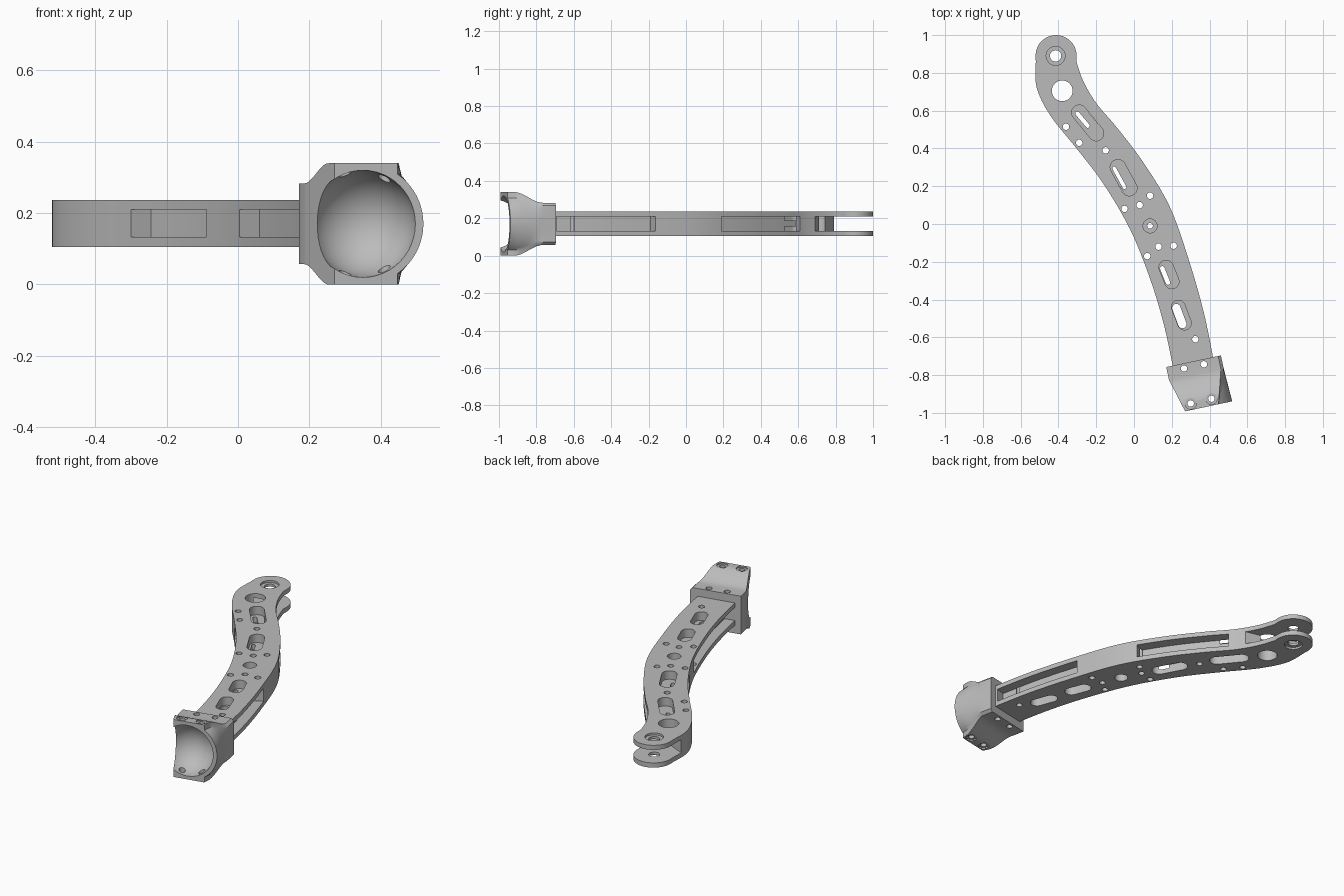
import bpy, bmesh
from math import sin, cos, pi, radians
from mathutils import Vector, Matrix

old = bpy.data.objects.get("Cube")
if old:
    bpy.data.objects.remove(old, do_unlink=True)

MID = 0.17
grey = bpy.data.materials.new("light_grey_metal")
grey.use_nodes = True
grey.diffuse_color = (0.5, 0.5, 0.5, 1)
grey.node_tree.nodes["Principled BSDF"].inputs["Base Color"].default_value = (0.5, 0.5, 0.5, 1)


def make_object(name, bm):
    bmesh.ops.recalc_face_normals(bm, faces=bm.faces)
    mesh = bpy.data.meshes.new(name)
    bm.to_mesh(mesh)
    bm.free()
    mesh.materials.append(grey)
    ob = bpy.data.objects.new(name, mesh)
    bpy.context.collection.objects.link(ob)
    return ob


def loft(bm, rings):
    """Skin closed rings of points and cap both ends."""
    loops = [[bm.verts.new(p) for p in ring] for ring in rings]
    n = len(loops[0])
    for a, b in zip(loops, loops[1:]):
        for i in range(n):
            j = (i + 1) % n
            bm.faces.new((a[i], a[j], b[j], b[i]))
    bm.faces.new(loops[0])
    bm.faces.new(loops[-1])


def prism(bm, outline, z0, z1):
    loft(bm, [[(p[0], p[1], z) for p in outline] for z in (z0, z1)])


def capsule(a, b, r, n=16):
    """Outline of a slot from a to b; a full circle when a equals b."""
    a, b = Vector(a), Vector(b)
    d = (b - a).normalized() if a != b else Vector((0, 1))
    side = Vector((d.y, -d.x))
    pts = []
    for c, s in ((b, 1), (a, -1)):
        pts += [c + s * r * (side * cos(t) + d * sin(t))
                for t in (pi * (i + 0.01) / (n + 0.02) for i in range(n + 1))]
    return pts


def cut(target, prisms=(), bm=None):
    """Subtract a group of separate prisms from the target."""
    bm = bm or bmesh.new()
    for outline, z0, z1 in prisms:
        prism(bm, outline, z0, z1)
    cutter = make_object("cutter", bm)
    cutter.hide_render = True
    mod = target.modifiers.new("cut", 'BOOLEAN')
    mod.object, mod.operation, mod.solver = cutter, 'DIFFERENCE', 'EXACT'
    bpy.context.view_layer.objects.active = target
    bpy.ops.object.modifier_apply(modifier=mod.name)
    bpy.data.objects.remove(cutter, do_unlink=True)


def finish(ob):
    bpy.ops.object.select_all(action='DESELECT')
    ob.select_set(True)
    bpy.context.view_layer.objects.active = ob
    bpy.ops.object.shade_smooth_by_angle(angle=radians(32))


# Side rails of the curved arm, paired from the pivot to the bracket
LEFT = [(-.52, .86), (-.515, .72), (-.44, .57), (-.30, .395), (-.16, .21),
        (-.02, -.03), (.085, -.29), (.16, -.54), (.215, -.80)]
RIGHT = [(-.305, .86), (-.27, .76), (-.20, .64), (-.09, .51), (.05, .325),
         (.19, .09), (.29, -.19), (.37, -.47), (.425, -.74)]


def rail(points, s):
    """Smooth point at parameter s along a rail."""
    last = len(points) - 1
    i = min(int(s), last - 1)
    t = s - i
    p = [Vector(points[max(0, min(last, i + k))]) for k in (-1, 0, 1, 2)]
    return 0.5 * (2 * p[1] + (p[2] - p[0]) * t
                  + (2 * p[0] - 5 * p[1] + 4 * p[2] - p[3]) * t ** 2
                  + (3 * p[1] - p[0] - 3 * p[2] + p[3]) * t ** 3)


# Arm body with rounded pivot end
STEPS = 48
params = [i * 8 / STEPS for i in range(STEPS + 1)]
cap = [(-.4125 + .1085 * cos(a), .892 + .108 * sin(a))
       for a in (pi * i / 20 for i in range(21))]
outline = cap + [rail(LEFT, s) for s in params] + [rail(RIGHT, s) for s in reversed(params)]
bm = bmesh.new()
prism(bm, outline, .105, .237)
arm = make_object("arm", bm)


# Side pockets and the open fork at the pivot
def pocket(near, far, s0, s1, depth=.27):
    ss = [s0 + (s1 - s0) * i / 14 for i in range(15)]
    outer = [rail(near, s).lerp(rail(far, s), -.2) for s in ss]
    inner = [rail(near, s).lerp(rail(far, s), depth) for s in reversed(ss)]
    return (outer + inner, .133, .21)


fork = [(-.7, .85), (-.52, .79), (-.38, .725), (-.23, .69), (-.1, .65), (-.1, 1.2), (-.7, 1.2)]
cut(arm, [pocket(RIGHT, LEFT, 2.25, 4.6), pocket(RIGHT, LEFT, 5.9, 7.75),
          pocket(LEFT, RIGHT, 3.0, 4.5), pocket(LEFT, RIGHT, 5.2, 7.75),
          (fork, .133, .21)])

# Round holes and the narrow openings through the core
small = [(-.36, .515), (-.29, .43), (-.15, .39), (-.05, .08), (.03, .10), (.085, .15),
         (.07, -.17), (.13, -.12), (.21, -.115), (.325, -.61)]
slots = [((-.29, .59), (-.20, .48), .04), ((-.085, .30), (-.025, .19), .041),
         ((.17, -.23), (.20, -.305), .038), ((.235, -.44), (.267, -.525), .036)]
narrow = [((-.30, .585), (-.245, .52), .011), ((-.105, .295), (-.05, .195), .01),
          ((.15, -.235), (.18, -.31), .012), ((.224, -.445), (.256, -.53), .022)]
through = [(p, p, .017) for p in small] + narrow
through += [((-.38, .705), (-.38, .705), .055), ((-.415, .89), (-.415, .89), .03),
            ((.085, -.01), (.085, -.01), .015)]
cut(arm, [(capsule(*h), .05, .3) for h in through])

# Wide slots and counterbores in both plates
round_seats = [((-.415, .89), (-.415, .89), .05, .012), ((.085, -.01), (.085, -.01), .037, .05)]
recess = [(*s, .05) for s in slots] + round_seats
cut(arm, [(capsule(a, b, r), .237 - d, .3) for a, b, r, d in recess]
    + [(capsule(a, b, r), .05, .105 + d) for a, b, r, d in recess])
finish(arm)

# End bracket: collar flaring into a round-sided cup
frame = Matrix.Translation((.36, -.85, MID)) @ Matrix.Rotation(radians(12), 4, 'Z')
N = 20
angles = [radians(-56 + 112 * i / N) for i in range(N + 1)]
front = [(-.117, -.17), (.064, -.17)]
front += [(-.03 + .168 * cos(a), .168 * sin(a)) for a in angles]
front += [(.064, .17), (-.117, .17)]
back = [(-.166, -.113), (.115, -.113)]
back += [(.13, -.098 + .196 * i / N) for i in range(N + 1)]
back += [(.115, .113), (-.166, .113)]


def section(v, t):
    k = min(1, t / .8)
    k = k * k * (3 - 2 * k)
    return [frame @ Vector((b[0] + (f[0] - b[0]) * t, v, b[1] + (f[1] - b[1]) * k))
            for f, b in zip(front, back)]


bm = bmesh.new()
loft(bm, [section(.13, 0)] + [section(.06 - .18 * i / 12, i / 12) for i in range(13)])
bracket = make_object("end_bracket", bm)

# Spherical seat that breaks through the side of the cup
bm = bmesh.new()
bmesh.ops.create_uvsphere(bm, u_segments=48, v_segments=24, radius=.15,
                          matrix=frame @ Matrix.Translation((-.035, -.12, 0)))
cut(bracket, bm=bm)

# Bracket bolt holes with shallow seats on the front tabs
tab_bolts = [(.30, -.95), (.41, -.925)]
collar_bolts = [(.265, -.765), (.37, -.743)]
cut(bracket, [(capsule(p, p, .017), -.1, .5) for p in tab_bolts + collar_bolts])
cut(arm, [(capsule(p, p, .017), -.1, .5) for p in collar_bolts])
cut(bracket, [(capsule(p, p, .03), z0, z1) for p in tab_bolts
              for z0, z1 in ((-.1, .008), (.332, .5))])
finish(bracket)
